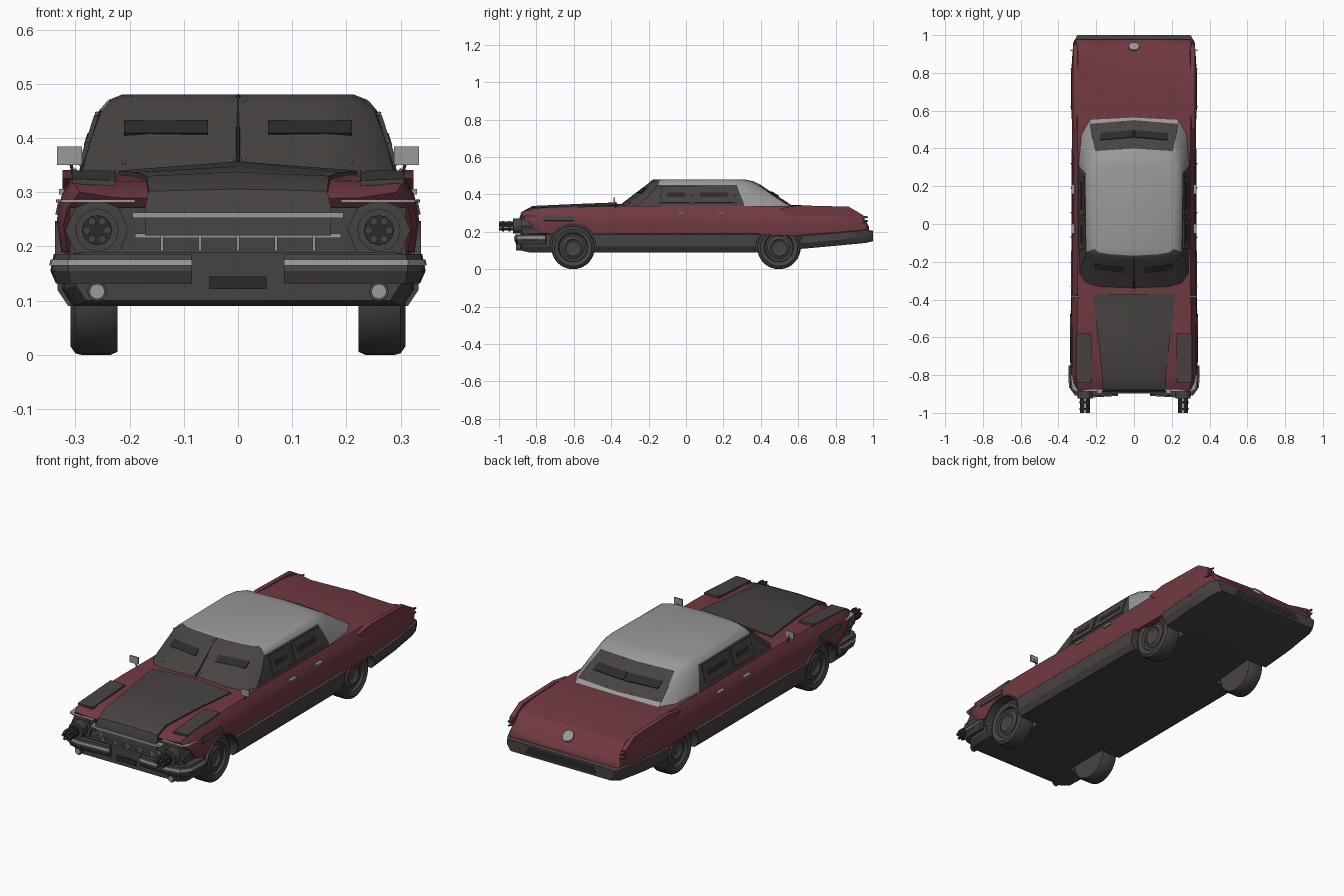
import bpy, bmesh, math
from mathutils import Vector, Matrix

if "Cube" in bpy.data.objects:
    bpy.data.objects.remove(bpy.data.objects["Cube"])


def material(name, col):
    m = bpy.data.materials.new(name)
    m.diffuse_color = (*col, 1)
    m.use_nodes = True
    m.node_tree.nodes["Principled BSDF"].inputs["Base Color"].default_value = m.diffuse_color
    return m


RED = material("dark red paint", (0.165, 0.042, 0.052))
DARK = material("dark grey steel", (0.062, 0.056, 0.053))
LIGHT = material("light grey", (0.32, 0.32, 0.32))
BLACK = material("black", (0.025, 0.024, 0.023))


def finish(bm, name, mats, mirror):
    bmesh.ops.recalc_face_normals(bm, faces=bm.faces[:])
    me = bpy.data.meshes.new(name)
    bm.to_mesh(me)
    bm.free()
    for m in mats:
        me.materials.append(m)
    ob = bpy.data.objects.new(name, me)
    bpy.context.collection.objects.link(ob)
    if mirror:
        ob.modifiers.new("mirror", "MIRROR")
    return ob


def loft(name, rings, mats, mirror=False, rule=None):
    """Skin a row of closed rings and cap both ends."""
    if not isinstance(mats, list):
        mats = [mats]
    bm = bmesh.new()
    vs = [[bm.verts.new(p) for p in r] for r in rings]
    n = len(vs[0])
    for i in range(len(vs) - 1):
        for j in range(n):
            k = (j + 1) % n
            f = bm.faces.new((vs[i][j], vs[i][k], vs[i + 1][k], vs[i + 1][j]))
            if rule:
                f.material_index = rule(i, j)
    bm.faces.new(vs[0][::-1])
    bm.faces.new(vs[-1])
    return finish(bm, name, mats, mirror)


def full(half):
    return half + [(-x, y, z) for x, y, z in reversed(half[1:-1])]


def box(name, x0, x1, y0, y1, z0, z1, mat, mirror=False):
    r = lambda y: [(x0, y, z0), (x1, y, z0), (x1, y, z1), (x0, y, z1)]
    return loft(name, [r(y0), r(y1)], mat, mirror)


def plate(name, pts, t, mat, mirror=True):
    p = [Vector(q) for q in pts]
    n = (p[1] - p[0]).cross(p[2] - p[0]).normalized() * t / 2
    return loft(name, [[q - n for q in p], [q + n for q in p]], mat, mirror)


def cyl(name, a, b, r, mat, mirror=True, n=16, r2=None):
    a, b = Vector(a), Vector(b)
    q = (b - a).to_track_quat("Z", "Y")
    ring = lambda c, r: [c + q @ Vector((r * math.cos(6.2832 * i / n), r * math.sin(6.2832 * i / n), 0))
                         for i in range(n)]
    return loft(name, [ring(a, r), ring(b, r if r2 is None else r2)], mat, mirror)


def sweep(name, path, section, mat):
    """Sweep an (offset, z) section along a path seen from above."""
    rings = []
    for i, (x, y) in enumerate(path):
        a, b = path[max(i - 1, 0)], path[min(i + 1, len(path) - 1)]
        d = Vector((b[0] - a[0], b[1] - a[1])).normalized()
        rings.append([(x + d.y * o, y - d.x * o, z) for o, z in section])
    return loft(name, rings, mat, True)


# painted upper body: y, bottom, half width, shoulder z, inner z, centre z, lean
body_rings = []
for y, zb, w, zs, zi, zc, lean in [
        (-.885, .19, .322, .300, .290, .285, .9), (-.86, .19, .33, .313, .302, .300, .7),
        (-.80, .19, .334, .325, .320, .325, .25), (-.5, .185, .332, .335, .330, .343, 0),
        (-.3, .185, .328, .337, .335, .350, 0), (.3, .185, .327, .337, .337, .340, 0),
        (.6, .178, .330, .338, .338, .343, 0), (.8, .19, .330, .330, .322, .328, 0),
        (.9, .195, .325, .316, .303, .310, 0), (.965, .2, .312, .252, .242, .242, 0),
        (.978, .2, .305, .225, .220, .220, 0)]:
    h = zs - zb
    half = [(0, zb), (w - .008, zb), (w, zb + h * .45), (w - .008, zb + h * .75), (w - .03, zs),
            (.225, zi), (0, zc)]
    body_rings.append(full([(x, y + max(zs - z, 0) * lean, z) for x, z in half]))
body = loft("painted_body", body_rings, [RED, DARK])

# armoured lower body and rear bumper: y, bottom, top, half width
skirt_rings = []
for y, zb, zt, w in [(-.885, .10, .19, .30), (-.84, .09, .19, .32), (-.5, .09, .19, .333),
                     (.4, .09, .19, .331), (.6, .107, .182, .333), (.8, .125, .198, .333),
                     (.96, .14, .212, .322), (1.0, .15, .205, .30)]:
    skirt_rings.append(full([(0, y, zb), (w - .02, y, zb), (w, y, zb + .03), (w, y, zt - .005),
                             (w - .012, y, zt), (0, y, zt)]))
skirt = loft("armour_skirt", skirt_rings, [DARK, DARK])

# wheel wells cut into the lower body, and the front ones into the fenders too
FY, RY, R, WELL = -.604, .497, .116, .123
for ob, ys in ((body, [FY]), (skirt, [FY, RY])):
    cutters = []
    for y in ys:
        for s in (-1, 1):
            c = cyl("well_cutter", (s * .2, y, R), (s * .4, y, R), WELL, DARK, False, 40)
            c.hide_render = True
            m = ob.modifiers.new("well", "BOOLEAN")
            m.operation, m.solver, m.object = "DIFFERENCE", "EXACT", c
            cutters.append(c)
    dg = bpy.context.evaluated_depsgraph_get()
    me = bpy.data.meshes.new_from_object(ob.evaluated_get(dg))
    ob.modifiers.clear()
    ob.data = me
    for c in cutters:
        bpy.data.objects.remove(c)
    for p in me.polygons:
        near = any(math.hypot(p.center.y - y, p.center.z - R) < WELL + .003 for y in ys)
        p.material_index = 1 if near and .15 < abs(p.center.x) < .32 else 0

# wheels and front arch lips
for nm, y in (("front_wheel", FY), ("rear_wheel", RY)):
    prof = [(.001, .288), (.03, .288), (.045, .298), (.062, .288), (.074, .290), (.078, .302),
            (.100, .309), (.113, .300), (R, .288), (R, .235), (.110, .222), (.001, .222)]
    loft(nm, [[(x, y + r * math.cos(i * math.pi / 18), R + r * math.sin(i * math.pi / 18))
               for i in range(36)] for r, x in prof], DARK, True)
lip = []
for i in range(25):
    a = math.radians(10 + 160 * i / 24)
    lip.append([(x, FY + r * math.cos(a), R + r * math.sin(a))
                for x, r in ((.315, WELL), (.338, WELL), (.338, .131), (.315, .131))])
loft("arch_lip", lip, DARK, True)

# cabin with soft roof: z, half width, front y, side end y, rear y, corner rounding
cabin = []
for z, w, yf, ys, yr, k in [(.335, .294, -.355, .31, .575, 1), (.352, .290, -.334, .31, .55, 1),
                            (.40, .276, -.274, .29, .475, .9), (.45, .257, -.212, .27, .40, .7),
                            (.47, .240, -.186, .25, .36, .5), (.48, .215, -.168, .22, .31, .4)]:
    cabin.append(full([(0, yf, z), (.6 * w, yf + .02 * k, z), (.87 * w, yf + .045 * k, z),
                       (.98 * w, yf + .09 * k, z), (w, ys, z), (.95 * w, yr - .10 * k, z),
                       (.8 * w, yr - .02 * k, z), (0, yr, z)]))


def cabin_colour(i, j):
    col = j if j < 7 else 13 - j
    return int(col < 3 or (col == 3 and i < 3) or (col == 6 and i in (1, 2)))


loft("cabin_roof", cabin, [LIGHT, DARK], rule=cabin_colour)

# window armour with viewing slots
shield = lambda x, z: (x, -.356 + (z - .335) * 1.243 + x * .14, z)
side = lambda y, z: (.2955 - .32 * (z - .335), y, z)
rear = lambda x, z: (x, .551 - 1.53 * (z - .352) - x * .09, z)


def rect(f, a0, a1, z0, z1):
    return [f(a0, z0), f(a1, z0), f(a1, z1), f(a0, z1)]


plate("windshield_slot", rect(shield, .055, .21, .406, .430), .008, BLACK)
cyl("windshield_post", (0, -.357, .335), (0, -.170, .478), .004, BLACK, False, 8)
for y0, y1 in ((-.13, .025), (.045, .255)):
    plate("side_window_armour", rect(side, y0, y1, .355, .442), .008, DARK)
    plate("side_window_slot", rect(side, y0 + .03, y1 - .03, .385, .408), .011, BLACK)
plate("rear_window_slot", rect(rear, .004, .18, .388, .412), .008, BLACK)

# hood armour: y, half width, edge z, centre z
loft("hood_armour", [full([(0, y, z - .05), (w, y, z - .05), (w, y, z), (0, y, c)]) for y, w, z, c in
                     [(-.892, .172, .270, .270), (-.878, .165, .302, .306), (-.82, .168, .330, .338),
                      (-.6, .19, .337, .348), (-.37, .22, .340, .357)]], DARK)
plate("fender_top_armour", [(.225, -.84, .317), (.306, -.84, .320), (.306, -.58, .335),
                            (.225, -.58, .335)], .010, DARK)
plate("fender_side_armour", [(.331, -.76, .258), (.331, -.60, .258), (.325, -.60, .286),
                             (.325, -.76, .286)], .012, DARK)

# grille
box("grille_back", -.31, .31, -.868, -.74, .18, .272, DARK)
box("grille_bar", -.19, .19, -.888, -.878, .216, .224, LIGHT)
box("grille_top_bar", -.195, .195, -.897, -.865, .253, .263, LIGHT)
for x in (-.14, -.07, 0, .07, .14):
    box("grille_post", x - .003, x + .003, -.892, -.866, .192, .246, LIGHT)
sweep("brow_trim", [(.19, -.886), (.30, -.886), (.325, -.875), (.334, -.80)],
      [(-.03, .281), (.002, .281), (.002, .287), (-.03, .287)], LIGHT)

# rotary guns in the headlight sockets
GX, GZ = .26, .23
cyl("gun_socket", (GX, -.882, GZ), (GX, -.78, GZ), .058, DARK, n=8)
cyl("gun_drum", (GX, -.925, GZ), (GX, -.85, GZ), .040, DARK, n=12)
for i in range(6):
    a = i * math.pi / 3
    x, z = GX + .019 * math.cos(a), GZ + .019 * math.sin(a)
    cyl("gun_barrel", (x, -1, z), (x, -.9, z), .0075, DARK, n=8)
for y in (-.985, -.95):
    cyl("gun_band", (GX, y, GZ), (GX, y + .012, GZ), .028, BLACK, n=12)

# front bumper halves, trim, number panel and fog lamps
path = [(.085, -.902), (.25, -.912), (.31, -.90), (.337, -.86), (.340, -.75)]
sweep("front_bumper", path, [(-.05, .132), (-.004, .132), (.006, .155), (0, .186), (-.05, .186)], DARK)
sweep("bumper_trim", path, [(-.01, .165), (.008, .165), (.006, .176), (-.01, .176)], LIGHT)
box("front_number_panel", -.053, .053, -.892, -.88, .122, .145, BLACK)
cyl("fog_lamp_rim", (.26, -.905, .117), (.26, -.87, .117), .018, DARK)
cyl("fog_lamp", (.26, -.909, .117), (.26, -.88, .117), .014, LIGHT)

# mirrors and door handles
box("mirror", .288, .334, -.388, -.380, .350, .384, LIGHT, True)
cyl("mirror_stalk", (.302, -.375, .325), (.311, -.382, .365), .003, DARK, n=8)
for y in (-.025, .185):
    box("door_handle", .315, .330, y - .025, y + .025, .296, .306, LIGHT, True)

# tail fins, tail lamps, boot badge and rear panel
plate("tail_fin", [(.312, .5, .325), (.312, .6, .341), (.312, .87, .334), (.312, .945, .290),
                   (.312, .945, .245), (.312, .6, .26)], .024, RED)
for z in (.278, .257):
    cyl("tail_lamp", (.312, .92, z), (.312, .972, z), .012, DARK, n=12, r2=.004)
cyl("boot_badge", (0, .930, .268), (0, .942, .280), .028, LIGHT, False, 24)
plate("rear_bumper_panel", [(-.2, 1, .16), (.2, 1, .16), (.18, 1, .195), (-.18, 1, .195)], .002, BLACK, False)

# bolts
spots = [(.332, -.46 + .13 * i, .182) for i in range(7)] + [(.333, .62 + .1 * i, .17 + .008 * i) for i in range(4)]
spots += [(x, -.884, .276) for x in (.045, .1, .155)]
spots += [shield(.012, .36), shield(.21, .355), shield(.012, .47), shield(.19, .468)]
spots += [side(y, z) for y in (-.14, .035, .265) for z in (.352, .395, .445)]
spots += [rear(x, z) for x in (.07, .2) for z in (.356, .447)]
spots += [(x, y, .322 if y < -.7 else .340) for x in (.232, .3) for y in (-.83, -.59)]
bm = bmesh.new()
for p in spots:
    bmesh.ops.create_icosphere(bm, subdivisions=1, radius=.0045, matrix=Matrix.Translation(p))
finish(bm, "bolts", [LIGHT], True)

# smooth curves, sharp edges
for ob in bpy.data.objects:
    ob.select_set(True)
bpy.context.view_layer.objects.active = body
bpy.ops.object.shade_smooth_by_angle(angle=math.radians(30))
